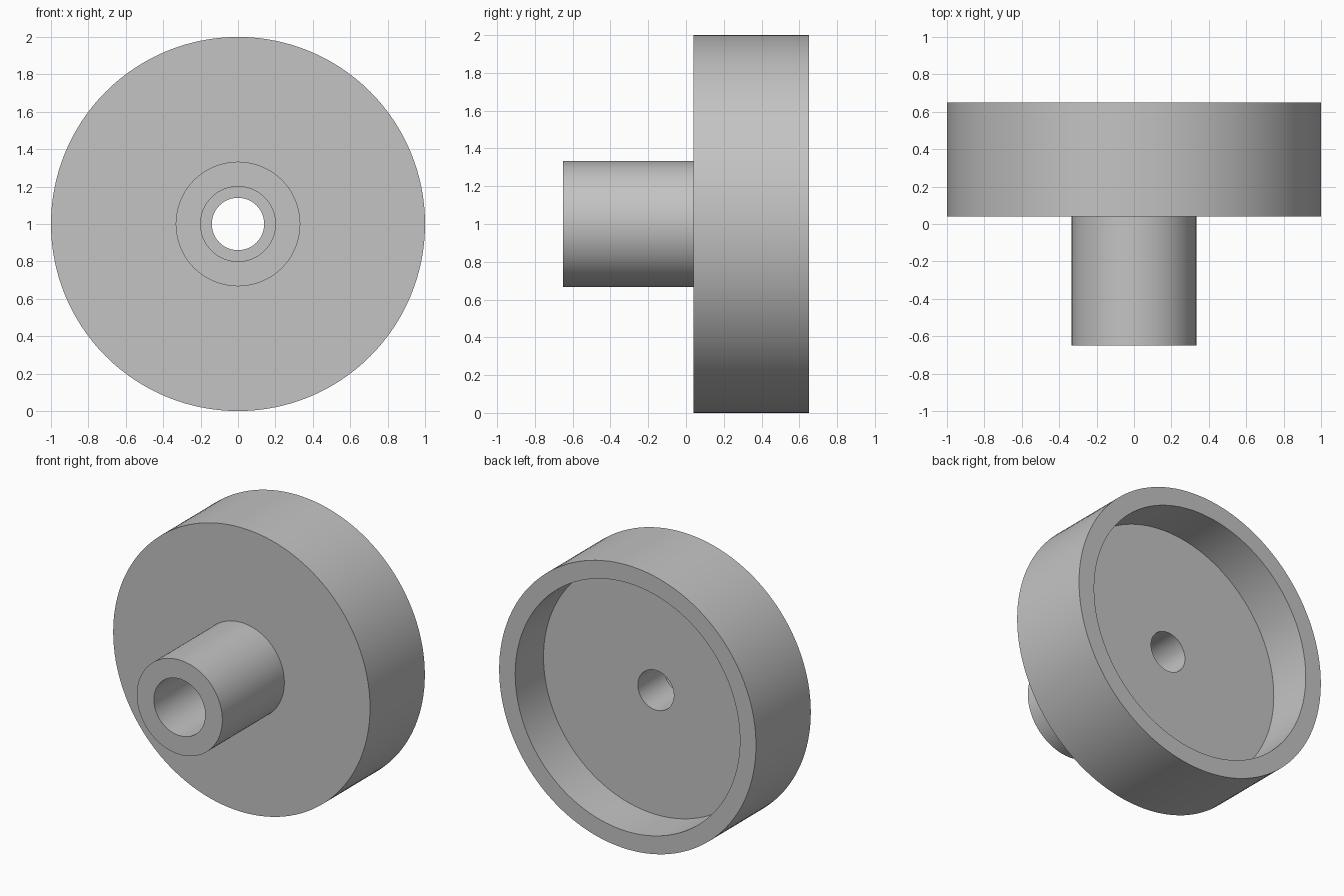
import bpy
import bmesh
import math
from mathutils import Vector

cube = bpy.data.objects.get("Cube")
if cube:
    bpy.data.objects.remove(cube, do_unlink=True)

SEGMENTS = 128
AXIS_HEIGHT = 1.0

grey = bpy.data.materials.new("plain_grey")
grey.use_nodes = True
colour = (0.55, 0.55, 0.55, 1)
grey.diffuse_color = colour
grey.node_tree.nodes["Principled BSDF"].inputs["Base Color"].default_value = colour


def turned_part(name, profile):
    """Spin a closed (radius, y) profile around the horizontal y axis."""
    bm = bmesh.new()
    verts = [bm.verts.new((r, y, AXIS_HEIGHT)) for r, y in profile]
    edges = [bm.edges.new((v, verts[(i + 1) % len(verts)])) for i, v in enumerate(verts)]
    bmesh.ops.spin(bm, geom=verts + edges, cent=Vector((0, 0, AXIS_HEIGHT)),
                   axis=Vector((0, 1, 0)), angle=math.tau, steps=SEGMENTS)
    bmesh.ops.remove_doubles(bm, verts=bm.verts, dist=0.0001)
    bmesh.ops.recalc_face_normals(bm, faces=bm.faces)
    mesh = bpy.data.meshes.new(name)
    bm.to_mesh(mesh)
    bm.free()
    mesh.materials.append(grey)
    obj = bpy.data.objects.new(name, mesh)
    bpy.context.collection.objects.link(obj)
    bpy.ops.object.select_all(action='DESELECT')
    obj.select_set(True)
    bpy.context.view_layer.objects.active = obj
    bpy.ops.object.shade_smooth_by_angle(angle=math.radians(30))
    return obj


# Hub with stepped bore, joined to a wheel that is hollow at the back
front, wheel_front, floor, back = -0.65, 0.04, 0.335, 0.65
turned_part("hubbed_wheel", [
    (0.2, front), (0.333, front),              # hub end
    (0.333, wheel_front), (1.0, wheel_front),  # wheel front
    (1.0, back), (0.875, back),                # back rim
    (0.875, floor), (0.14, floor),             # recess
    (0.14, wheel_front), (0.2, wheel_front),   # bore step
])
